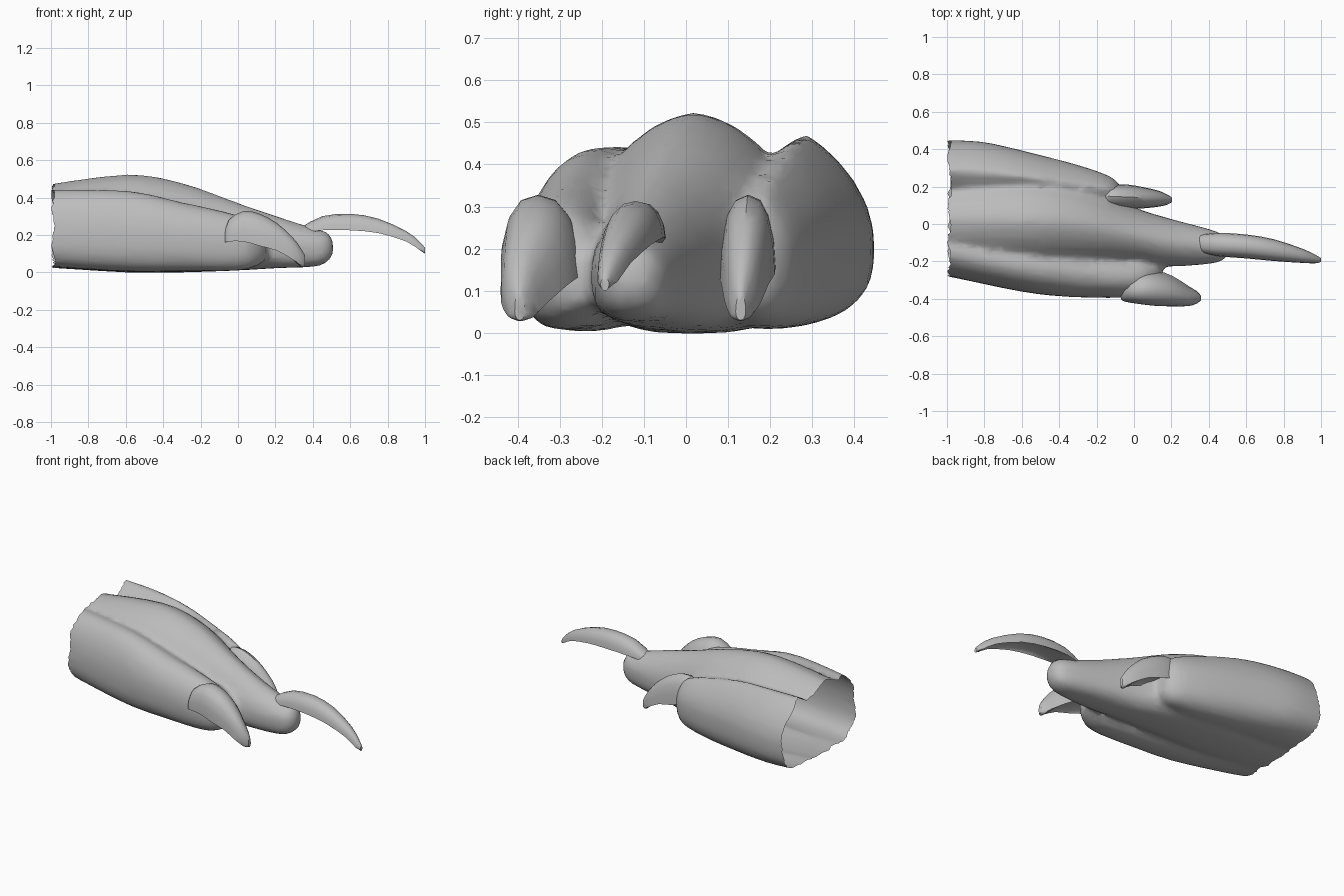
import bpy, bmesh, math, random
from mathutils import Vector

random.seed(4)
if "Cube" in bpy.data.objects:
    bpy.data.objects.remove(bpy.data.objects["Cube"])

grey = bpy.data.materials.new("stone grey")
grey.use_nodes = True
grey.diffuse_color = (0.5, 0.5, 0.5, 1)
grey.node_tree.nodes["Principled BSDF"].inputs["Base Color"].default_value = (0.5, 0.5, 0.5, 1)


def catmull(stations, steps):
    """Smooth the list of stations into a finer one."""
    pts = [Vector(s) for s in stations]
    out = []
    for i in range(len(pts) - 1):
        a, b, c, d = (pts[max(0, min(len(pts) - 1, i + k))] for k in (-1, 0, 1, 2))
        for j in range(steps):
            t = j / steps
            out.append(0.5 * (2 * b + (c - a) * t + (2 * a - 5 * b + 4 * c - d) * t ** 2
                              + (3 * b - a - 3 * c + d) * t ** 3))
    return out + [pts[-1]]


def loft(name, stations, sides, steps, upper=1.0, lower=1.0, lean=0.0):
    """Each station: x, centre y, half width, height of widest line, top, bottom.
    upper and lower shape the two halves, lean shifts the crest sideways."""
    bm = bmesh.new()
    rings = []
    for x, y, half, mid, top, low in catmull([list(s) for s in stations], steps):
        ring = []
        for k in range(sides):
            a = 2 * math.pi * k / sides
            c, s = math.cos(a), math.sin(a)
            if s >= 0:
                c = math.copysign(abs(c) ** upper, c)
                ring.append(bm.verts.new((x, y + half * (c + lean * s), mid + s * (top - mid))))
            else:
                c = math.copysign(abs(c) ** lower, c)
                ring.append(bm.verts.new((x, y + half * c, mid - abs(s) ** lower * (mid - low))))
        rings.append(ring)
    for r, q in zip(rings, rings[1:]):
        for k in range(sides):
            n = (k + 1) % sides
            bm.faces.new((r[k], r[n], q[n], q[k]))
    bm.faces.new(rings[0])
    bm.faces.new(rings[-1])
    bmesh.ops.recalc_face_normals(bm, faces=bm.faces[:])
    mesh = bpy.data.meshes.new(name)
    bm.to_mesh(mesh)
    bm.free()
    mesh.materials.append(grey)
    obj = bpy.data.objects.new(name, mesh)
    bpy.context.collection.objects.link(obj)
    return obj


def shade(obj, degrees):
    bpy.ops.object.select_all(action='DESELECT')
    obj.select_set(True)
    bpy.context.view_layer.objects.active = obj
    bpy.ops.object.shade_smooth_by_angle(angle=math.radians(degrees))


# Toes, blended into one foot
middle = loft("foot", [
    (-1.08, 0.02, 0.24, 0.20, 0.46, 0.03), (-0.6, 0.02, 0.26, 0.20, 0.523, 0.0),
    (-0.3, 0.00, 0.225, 0.19, 0.478, 0.0), (0.0, -0.06, 0.15, 0.16, 0.372, 0.01),
    (0.2, -0.10, 0.127, 0.14, 0.303, 0.022), (0.4, -0.12, 0.093, 0.14, 0.238, 0.03),
    (0.475, -0.125, 0.068, 0.14, 0.215, 0.055), (0.508, -0.125, 0.03, 0.14, 0.17, 0.10)],
    28, 4, upper=1.2, lower=0.7)
left_toe = loft("left_toe", [
    (-1.08, 0.25, 0.197, 0.18, 0.472, 0.04), (-0.82, 0.245, 0.195, 0.18, 0.468, 0.02),
    (-0.55, 0.22, 0.16, 0.18, 0.445, 0.01), (-0.3, 0.185, 0.13, 0.17, 0.385, 0.01),
    (-0.13, 0.165, 0.09, 0.17, 0.325, 0.03), (-0.07, 0.15, 0.05, 0.17, 0.25, 0.08)],
    28, 4, upper=1.75, lower=0.85, lean=0.17)
right_toe = loft("right_toe", [
    (-1.08, -0.12, 0.14, 0.20, 0.443, 0.035), (-0.6, -0.22, 0.142, 0.19, 0.437, 0.005),
    (-0.3, -0.26, 0.132, 0.18, 0.375, 0.005), (0.0, -0.285, 0.105, 0.15, 0.305, 0.01),
    (0.1, -0.27, 0.08, 0.14, 0.24, 0.035), (0.15, -0.25, 0.04, 0.13, 0.18, 0.07)],
    28, 4, lower=0.75)
for toe in (left_toe, right_toe):
    union = middle.modifiers.new("join", 'BOOLEAN')
    union.operation = 'UNION'
    union.solver = 'EXACT'
    union.object = toe
remesh = middle.modifiers.new("blend", 'REMESH')
remesh.mode = 'VOXEL'
remesh.voxel_size = 0.018
soften = middle.modifiers.new("soften", 'SMOOTH')
soften.iterations = 4
reduce = middle.modifiers.new("reduce", 'DECIMATE')
reduce.ratio = 0.16

# Open the back of the foot into a hollow shell with a ragged rim
graph = bpy.context.evaluated_depsgraph_get()
bm = bmesh.new()
bm.from_mesh(middle.evaluated_get(graph).to_mesh())
bmesh.ops.bisect_plane(bm, geom=bm.verts[:] + bm.edges[:] + bm.faces[:], dist=0.0001,
                       plane_co=(-0.985, 0, 0), plane_no=(-1, 0, 0), clear_outer=True)
for v in bm.verts:
    if v.is_boundary:
        angle = math.atan2(v.co.z - 0.2, v.co.y)
        v.co.x += 0.008 * math.sin(9 * angle) + random.uniform(-0.007, 0.003)
middle.modifiers.clear()
bm.to_mesh(middle.data)
bm.free()
for toe in (left_toe, right_toe):
    bpy.data.objects.remove(toe)
shade(middle, 50)

# Claws, arched with a hollowed underside and a closed tip
claws = [
    loft("middle_claw", [
        (0.345, -0.105, 0.045, 0.21, 0.245, 0.20), (0.45, -0.11, 0.062, 0.225, 0.30, 0.225),
        (0.6, -0.12, 0.064, 0.225, 0.313, 0.245), (0.75, -0.14, 0.058, 0.21, 0.287, 0.23),
        (0.9, -0.17, 0.038, 0.165, 0.22, 0.175), (0.97, -0.187, 0.023, 0.12, 0.165, 0.12),
        (1.0, -0.193, 0.01, 0.115, 0.13, 0.10)], 16, 2, upper=0.85)]

side_arc = [(-0.07, 0.16, 0.21, 0.17), (-0.05, 0.165, 0.28, 0.18), (0.03, 0.165, 0.328, 0.195),
            (0.12, 0.14, 0.312, 0.17), (0.21, 0.115, 0.262, 0.13), (0.29, 0.07, 0.19, 0.07),
            (0.335, 0.045, 0.13, 0.03), (0.358, 0.05, 0.09, 0.03)]
right_plan = [(-0.365, 0.035), (-0.355, 0.06), (-0.338, 0.09), (-0.343, 0.095),
              (-0.36, 0.08), (-0.385, 0.054), (-0.392, 0.034), (-0.395, 0.012)]
left_plan = [(0.165, 0.03), (0.16, 0.05), (0.148, 0.064), (0.145, 0.066),
             (0.14, 0.056), (0.135, 0.042), (0.13, 0.026), (0.13, 0.012)]
for name, plan, shift, lean in (("right_claw", right_plan, 0, -0.15),
                                ("left_claw", left_plan, -0.155, 0)):
    claws.append(loft(name, [(x + shift, y, half, mid, top, low)
                             for (x, mid, top, low), (y, half) in zip(side_arc, plan)],
                      16, 2, upper=0.85, lean=lean))
for claw in claws:
    shade(claw, 40)
